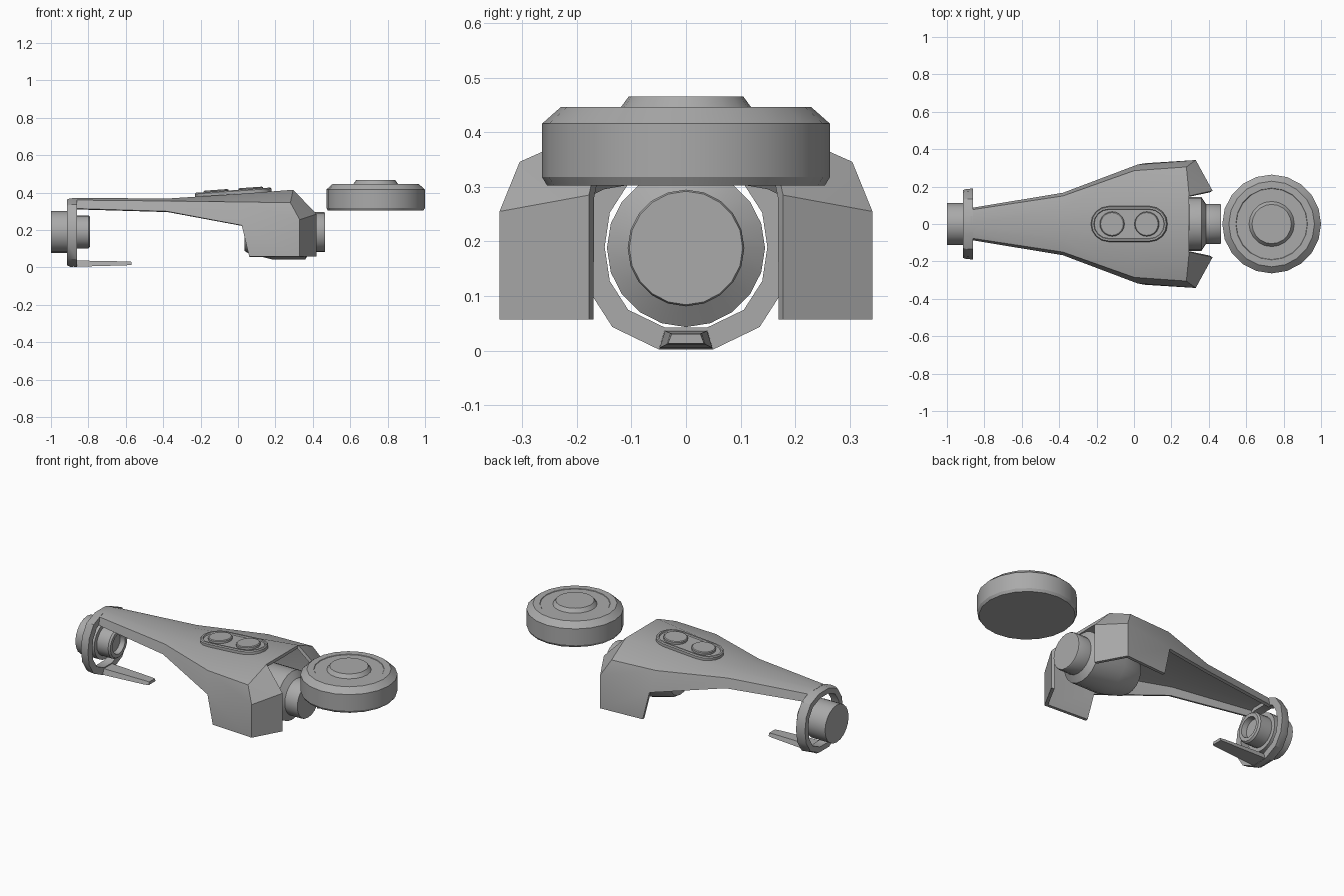
import bpy, bmesh, math
from mathutils import Matrix, Vector

if "Cube" in bpy.data.objects:
    bpy.data.objects.remove(bpy.data.objects["Cube"])

grey = bpy.data.materials.new("dark_grey")
grey.diffuse_color = (.4, .4, .4, 1)
grey.use_nodes = True
grey.node_tree.nodes["Principled BSDF"].inputs["Base Color"].default_value = grey.diffuse_color


def smooth_shade(ob, angle=30):
    bpy.ops.object.select_all(action='DESELECT')
    ob.select_set(True)
    bpy.context.view_layer.objects.active = ob
    for mod in list(ob.modifiers):
        bpy.ops.object.modifier_apply(modifier=mod.name)
    bpy.ops.object.shade_smooth_by_angle(angle=math.radians(angle))


def finish(name, bm):
    mesh = bpy.data.meshes.new(name)
    bm.to_mesh(mesh)
    bm.free()
    mesh.materials.append(grey)
    ob = bpy.data.objects.new(name, mesh)
    bpy.context.collection.objects.link(ob)
    return ob


def loft(name, rings, closed=False):
    """Skin a list of equally long vertex loops."""
    bm = bmesh.new()
    loops = [[bm.verts.new(p) for p in r] for r in rings]
    pairs = list(zip(loops, loops[1:] + loops[:1])) if closed else list(zip(loops, loops[1:]))
    n = len(rings[0])
    for a, b in pairs:
        for i in range(n):
            j = (i + 1) % n
            bm.faces.new((a[i], a[j], b[j], b[i]))
    if not closed:
        bm.faces.new(loops[0][::-1])
        bm.faces.new(loops[-1])
    bmesh.ops.recalc_face_normals(bm, faces=bm.faces)
    ob = finish(name, bm)
    smooth_shade(ob)
    return ob


def turned(name, profile, centre, along_x=False, sides=20):
    """Revolve (position, radius) pairs about z, or about x."""
    rings = []
    for h, r in profile:
        ring = []
        for k in range(sides):
            t = 2 * math.pi * k / sides
            c, s = r * math.cos(t), r * math.sin(t)
            ring.append(Vector(centre) + Vector((h, c, s) if along_x else (c, s, h)))
        rings.append(ring)
    return loft(name, rings)


# Flat wheel with stepped hub
turned("wheel", [(.303, .255), (.318, .264), (.416, .264), (.447, .229), (.447, .192),
                 (.444, .19), (.444, .121), (.466, .105)], (.736, 0, 0))

# Plugs at both ends
turned("rear_plug", [(-1, .112), (-.875, .112), (-.875, .088), (-.80, .088), (-.79, .08),
                     (-.79, .06), (-.82, .055)], (0, 0, .19), True)
turned("front_plug", [(.035, .10), (.06, .115), (.18, .145), (.36, .145), (.385, .107),
                      (.46, .107), (.466, .104)], (0, 0, .188), True)

# Faceted collar around the rear plug
half = [(.05, -.188), (.135, -.147), (.178, -.08), (.19, 0), (.178, .08), (.135, .147), (.05, .182)]
outline = half + [(-y, z) for y, z in reversed(half)]
loft("rear_collar", [[(x, y * s, .19 + z * s) for y, z in outline] for x, s in
     [(-.915, .785), (-.915, .95), (-.90, .98), (-.862, 1), (-.862, .785)]], closed=True)


# Tongue under the collar
def box_ring(x, w, lo, hi):
    return [(x, -w, lo), (x, w, lo), (x, w * .8, hi), (x, -w * .8, hi)]


loft("lower_tongue", [box_ring(-.90, .05, .003, .037), box_ring(-.82, .048, .005, .036),
                      box_ring(-.60, .036, .011, .032), box_ring(-.57, .033, .013, .03)])

# Hood: half shell, mirrored and thickened
stations = [
    [(-.875, 0, .372), (-.875, .04, .372), (-.875, .075, .36), (-.875, .085, .315)],
    [(-.38, 0, .368), (-.38, .08, .368), (-.38, .15, .355), (-.38, .167, .30)],
    [(.02, 0, .393), (.01, .13, .393), (.0, .285, .35), (.02, .318, .225)],
    [(.295, 0, .415), (.295, .15, .415), (.28, .305, .346), (.33, .342, .255)],
]
bm = bmesh.new()
g = [[bm.verts.new(p) for p in s] for s in stations]
for a, b in zip(g, g[1:]):
    for i in range(3):
        bm.faces.new((a[i], b[i], b[i + 1], a[i + 1]))
tip = bm.verts.new((.42, .178, .285))
foot_back, foot_mid, foot_tip = [bm.verts.new(p) for p in
                                 [(.06, .325, .057), (.33, .342, .057), (.42, .178, .057)]]
bm.faces.new((g[3][1], tip, g[3][2]))
bm.faces.new((g[3][2], tip, g[3][3]))
bm.faces.new((g[2][3], g[3][3], foot_mid, foot_back))
bm.faces.new((g[3][3], tip, foot_tip, foot_mid))
bmesh.ops.recalc_face_normals(bm, faces=bm.faces)
bm.faces.ensure_lookup_table()
if bm.faces[0].normal.z < 0:
    bmesh.ops.reverse_faces(bm, faces=bm.faces)
hood = finish("hood", bm)
mirror = hood.modifiers.new("mirror", 'MIRROR')
mirror.use_axis = (False, True, False)
mirror.use_clip = True
shell = hood.modifiers.new("shell", 'SOLIDIFY')
shell.thickness = .018
shell.offset = -1
shell.use_even_offset = True
smooth_shade(hood, 29)

# Button panel, tilted with the hood
tilt = Matrix.Translation((-.025, 0, .393)) @ Matrix.Rotation(-math.atan(.07), 4, 'Y')


def stadium(r, z, straight=.11, steps=8):
    pts = []
    for side, start in ((1, -90), (-1, 90)):
        for k in range(steps + 1):
            t = math.radians(start + 180 * k / steps)
            pts.append(tilt @ Vector((side * straight + r * math.cos(t), r * math.sin(t), z)))
    return pts


loft("button_panel", [stadium(.095, -.015), stadium(.095, .014), stadium(.09, .02),
                      stadium(.08, .02), stadium(.077, .012)])
for name, x in (("rear_button", -.091), ("front_button", .095)):
    button = turned(name, [(0, .066), (.024, .066), (.028, .061)], (x, 0, 0))
    button.data.transform(tilt)
